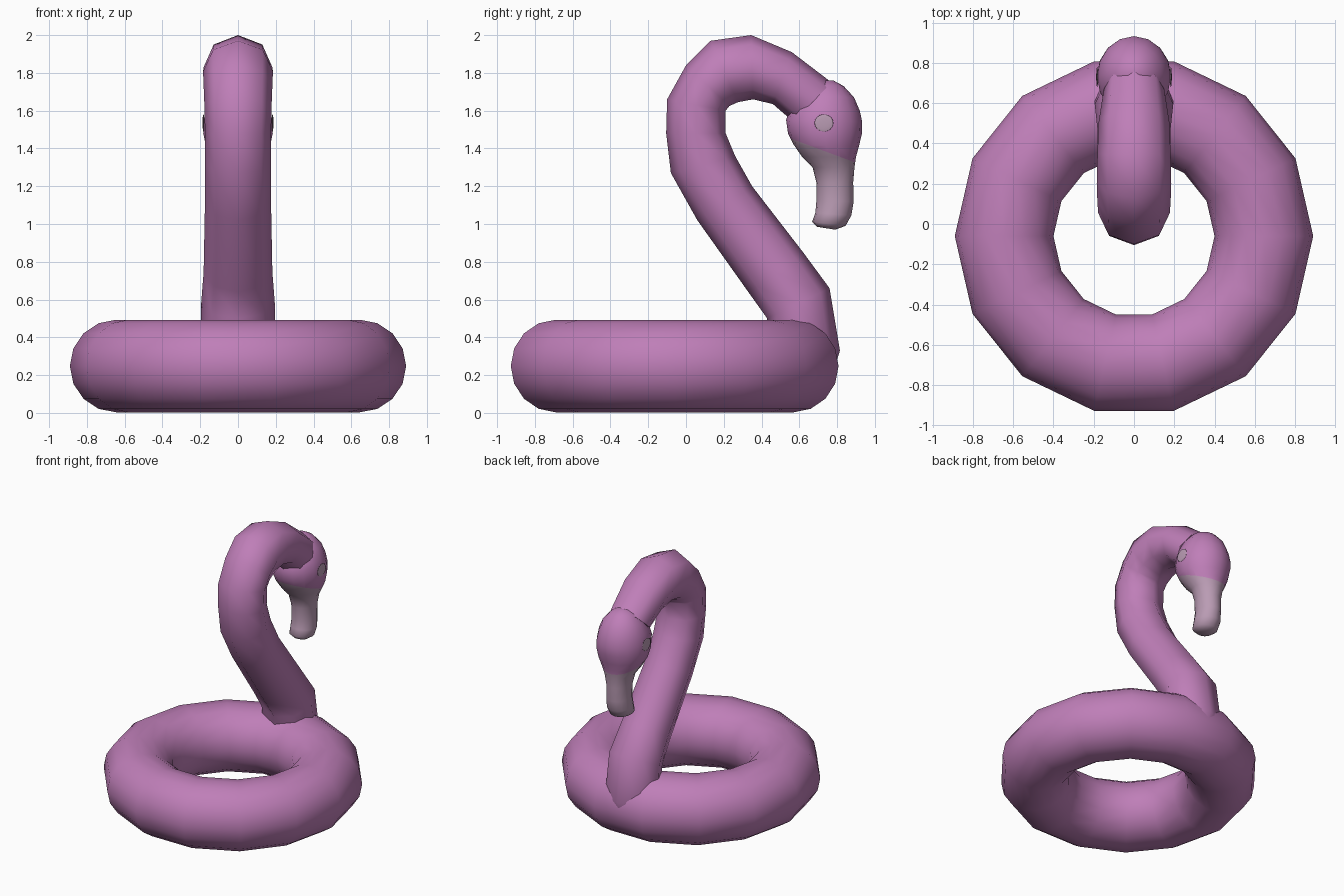
import bpy, bmesh, math
from mathutils import Vector

if "Cube" in bpy.data.objects:
    bpy.data.objects.remove(bpy.data.objects["Cube"])


def material(name, rgb):
    m = bpy.data.materials.new(name)
    m.diffuse_color = (*rgb, 1)
    m.use_nodes = True
    m.node_tree.nodes["Principled BSDF"].inputs["Base Color"].default_value = m.diffuse_color
    return m


body = material("mauve_body", (0.52, 0.21, 0.48))
pale = material("pale_grey_pink", (0.49, 0.33, 0.455))


def smooth(ob):
    bpy.ops.object.select_all(action='DESELECT')
    ob.select_set(True)
    bpy.context.view_layer.objects.active = ob
    bpy.ops.object.shade_smooth_by_angle(angle=math.radians(65))


def loft(name, sections, sides, mats, cut=None):
    """Skin sections given as (y1, z1, y2, z2, half width in x)."""
    bm = bmesh.new()
    rings = []
    for y1, z1, y2, z2, w in sections:
        a, b = Vector((0, y1, z1)), Vector((0, y2, z2))
        c, u = (a + b) / 2, (a - b) / 2
        ring = []
        for i in range(sides):
            t = 2 * math.pi * i / sides
            ring.append(bm.verts.new(c + u * math.cos(t) + Vector((w * math.sin(t), 0, 0))))
        rings.append(ring)
    for r, s in zip(rings, rings[1:]):
        for i in range(sides):
            j = (i + 1) % sides
            bm.faces.new((r[i], r[j], s[j], s[i]))
    bm.faces.new(rings[0])
    bm.faces.new(rings[-1])
    bmesh.ops.recalc_face_normals(bm, faces=bm.faces)
    if cut:  # clean colour border along a plane
        co, no = Vector(cut[0]), Vector(cut[1])
        bmesh.ops.bisect_plane(bm, geom=bm.verts[:] + bm.edges[:] + bm.faces[:],
                               plane_co=co, plane_no=no)
        for f in bm.faces:
            f.material_index = int((f.calc_center_median() - co).dot(no) < 0)
    me = bpy.data.meshes.new(name)
    bm.to_mesh(me)
    bm.free()
    for m in mats:
        me.materials.append(m)
    ob = bpy.data.objects.new(name, me)
    bpy.context.collection.objects.link(ob)
    smooth(ob)
    return ob


# Floating ring
bpy.ops.mesh.primitive_torus_add(major_segments=14, minor_segments=16, major_radius=0.645,
                                 minor_radius=0.245, location=(0, -0.06, 0.248))
ring = bpy.context.object
ring.name = "swim_ring"
ring.data.materials.append(body)
smooth(ring)

# Curved neck: outer and inner outline points
loft("neck", [
    (0.79, 0.25, 0.46, 0.22, 0.18),
    (0.815, 0.33, 0.43, 0.28, 0.20),
    (0.76, 0.66, 0.43, 0.50, 0.195),
    (0.62, 0.85, 0.33, 0.64, 0.182),
    (0.35, 1.20, 0.06, 1.02, 0.175),
    (0.26, 1.36, -0.08, 1.27, 0.175),
    (0.21, 1.48, -0.105, 1.48, 0.175),
    (0.21, 1.60, -0.10, 1.66, 0.178),
    (0.23, 1.625, 0.0, 1.84, 0.182),
    (0.275, 1.645, 0.13, 1.97, 0.185),
    (0.355, 1.66, 0.345, 2.0, 0.182),
    (0.46, 1.635, 0.56, 1.91, 0.175),
    (0.57, 1.54, 0.77, 1.75, 0.15),
], 8, [body])

# Head flowing down into the beak
loft("head_and_beak", [
    (0.78, 1.76, 0.72, 1.76, 0.03),
    (0.835, 1.73, 0.66, 1.74, 0.085),
    (0.89, 1.67, 0.60, 1.68, 0.14),
    (0.92, 1.60, 0.55, 1.61, 0.17),
    (0.933, 1.54, 0.53, 1.55, 0.183),
    (0.932, 1.48, 0.54, 1.48, 0.184),
    (0.915, 1.41, 0.57, 1.42, 0.17),
    (0.90, 1.355, 0.615, 1.355, 0.14),
    (0.892, 1.30, 0.67, 1.30, 0.105),
    (0.885, 1.22, 0.69, 1.22, 0.087),
    (0.888, 1.12, 0.69, 1.12, 0.082),
    (0.875, 1.045, 0.685, 1.06, 0.09),
    (0.845, 0.99, 0.668, 1.012, 0.085),
    (0.79, 0.97, 0.695, 0.985, 0.05),
], 16, [body, pale], cut=((0, 0.79, 1.365), (0, 0.37, 1)))

# Eyes: thin discs on both sides
for side, label in ((-1, "left"), (1, "right")):
    bpy.ops.mesh.primitive_uv_sphere_add(segments=12, ring_count=8, radius=1,
                                         location=(side * 0.183, 0.73, 1.535))
    eye = bpy.context.object
    eye.name = label + "_eye"
    eye.scale = (0.0049, 0.05, 0.046)
    eye.data.materials.append(pale)
    smooth(eye)
